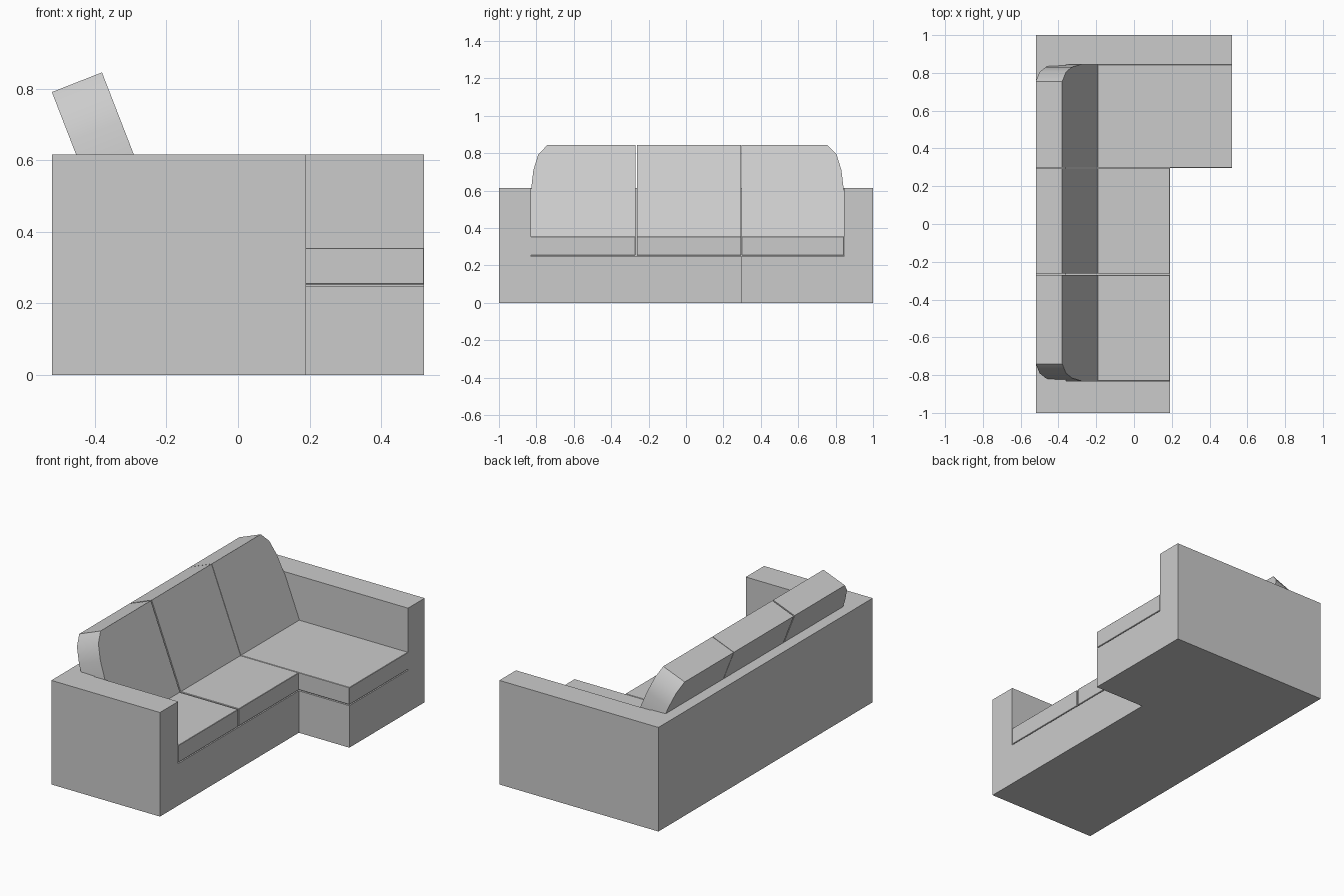
import bpy, bmesh
from mathutils import Vector

if "Cube" in bpy.data.objects:
    bpy.data.objects.remove(bpy.data.objects["Cube"])


def prism(name, profile, depth):
    """Closed prism: a planar 3D outline swept along the depth vector."""
    bm = bmesh.new()
    depth = Vector(depth)
    a = [bm.verts.new(p) for p in profile]
    b = [bm.verts.new(Vector(p) + depth) for p in profile]
    bm.faces.new(a)
    bm.faces.new(b[::-1])
    n = len(a)
    for i in range(n):
        bm.faces.new((a[i], b[i], b[(i + 1) % n], a[(i + 1) % n]))
    bmesh.ops.recalc_face_normals(bm, faces=bm.faces)
    me = bpy.data.meshes.new(name)
    bm.to_mesh(me)
    bm.free()
    ob = bpy.data.objects.new(name, me)
    bpy.context.collection.objects.link(ob)
    return ob


def box(name, x0, x1, y0, y1, z0, z1):
    outline = [(x0, y0, z0), (x1, y0, z0), (x1, y1, z0), (x0, y1, z0)]
    return prism(name, outline, (0, 0, z1 - z0))


def activate(ob):
    bpy.ops.object.select_all(action='DESELECT')
    bpy.context.view_layer.objects.active = ob
    ob.select_set(True)


# Main dimensions
BACK, FRONT, CHAISE = -0.52, 0.19, 0.52
Y0, Y1 = -0.83, 0.845
STEP = 0.297
BASE_TOP, SEAT_TOP, ARM_TOP = 0.248, 0.355, 0.615
SPANS = [(Y0, -0.271), (-0.263, STEP - 0.002), (STEP + 0.001, Y1)]

# L-shaped body with the seat well cut out, leaving arms and back
plan = [(BACK, -1), (FRONT, -1), (FRONT, STEP), (CHAISE, STEP),
        (CHAISE, 1), (BACK, 1)]
body = prism("sofa_body", [(x, y, 0) for x, y in plan], (0, 0, ARM_TOP))
well = box("well_cutter", -0.36, 0.8, Y0, Y1, BASE_TOP, 0.9)
well.hide_render = True
cut = body.modifiers.new("well", 'BOOLEAN')
cut.operation, cut.solver, cut.object = 'DIFFERENCE', 'EXACT', well
activate(body)
bpy.ops.object.modifier_apply(modifier=cut.name)
bpy.data.objects.remove(well)

# Seat cushions, the last one long for the chaise
for i, (a, b) in enumerate(SPANS):
    front = CHAISE if i == 2 else FRONT
    seat = box(f"seat_cushion_{i + 1}", -0.36, front, a, b,
               BASE_TOP + 0.005, SEAT_TOP)
    bev = seat.modifiers.new("soft_edge", 'BEVEL')
    bev.width, bev.segments = 0.002, 1

# Leaning back cushions; the outer top corners are rounded
TOP_Z, TOP_X, LEAN = 0.845, -0.38, -0.19 / 0.49
CORNER = [(0, 0.59), (0.014, 0.71), (0.04, 0.793), (0.09, TOP_Z)]


def front_point(y, z):
    return (TOP_X + (z - TOP_Z) * LEAN, y, z)


for i, (a, b) in enumerate(SPANS):
    left = [(a + d, z) for d, z in CORNER] if i == 0 else [(a, TOP_Z)]
    right = [(b - d, z) for d, z in CORNER] if i == 2 else [(b, TOP_Z)]
    outline = [(a, SEAT_TOP)] + left + right[::-1] + [(b, SEAT_TOP)]
    cushion = prism(f"back_cushion_{i + 1}",
                    [front_point(y, z) for y, z in outline],
                    (-0.14, 0, -0.055))
    activate(cushion)
    bpy.ops.object.shade_smooth_by_angle(angle=0.52)
